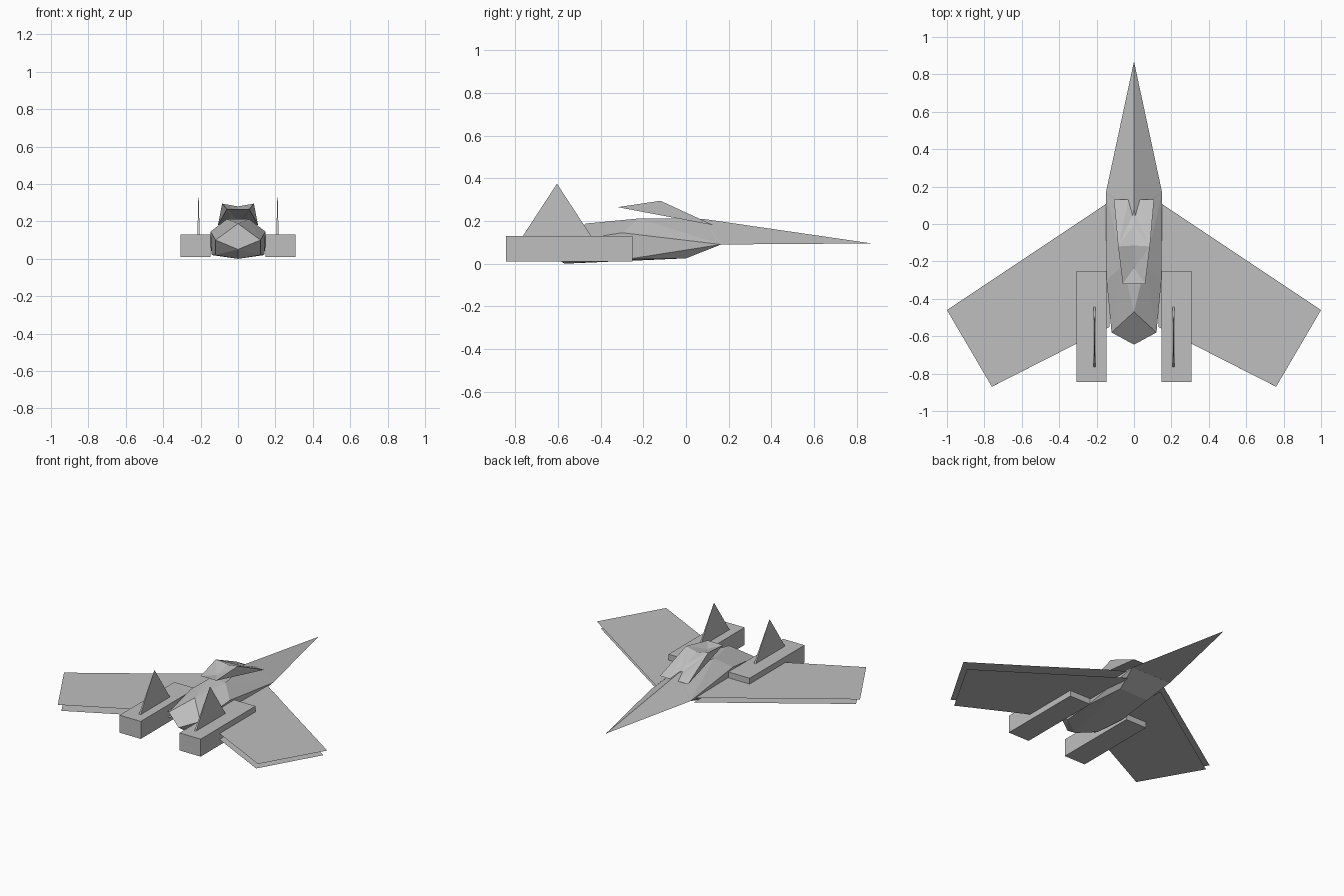
import bpy, bmesh

if "Cube" in bpy.data.objects:
    bpy.data.objects.remove(bpy.data.objects["Cube"])

grey = bpy.data.materials.new("hull grey")
grey.diffuse_color = (0.52, 0.52, 0.52, 1)
grey.use_nodes = True
grey.node_tree.nodes["Principled BSDF"].inputs["Base Color"].default_value = grey.diffuse_color


def finish(name, bm):
    me = bpy.data.meshes.new(name)
    bm.to_mesh(me)
    bm.free()
    me.materials.append(grey)
    ob = bpy.data.objects.new(name, me)
    bpy.context.collection.objects.link(ob)
    return ob


def both(points):
    """Mirror points across x = 0, keeping centre points single."""
    return points + [(-x, y, z) for x, y, z in points if x]


def hull(name, points):
    bm = bmesh.new()
    for p in points:
        bm.verts.new(p)
    res = bmesh.ops.convex_hull(bm, input=bm.verts[:])
    loose = [v for v in bm.verts if not v.link_faces]
    bmesh.ops.delete(bm, geom=loose, context='VERTS')
    bmesh.ops.recalc_face_normals(bm, faces=bm.faces[:])
    return finish(name, bm)


def plate(name, outline, z, side):
    bm = bmesh.new()
    f = bm.faces.new([bm.verts.new((side * x, y, z)) for x, y in outline])
    f.normal_update()
    if f.normal.z < 0:
        f.normal_flip()
    return finish(name, bm)


def box(x0, x1, y0, y1, z0, z1):
    return [(x, y, z) for x in (x0, x1) for y in (y0, y1) for z in (z0, z1)]


# long pointed nose with a ridge on top
hull("nose", both([(0, 0.87, 0.095), (0.15, 0.17, 0.09), (0, 0.08, 0.21),
                   (0.148, -0.05, 0.11)]))

# faceted fuselage, tapering to a blunt tail
hull("fuselage", both([
    (0.15, 0.165, 0.09), (0, 0.08, 0.21), (0.06, -0.22, 0.212),
    (0.147, -0.3, 0.145), (0, -0.47, 0.188), (0.12, -0.58, 0.10),
    (0.11, 0.0, 0.025), (0.14, -0.28, 0.02), (0.12, -0.5, 0.02),
    (0, -0.57, 0.0), (0, -0.645, 0.05)]))

# floating canopy with a notched front edge and a raised diamond
V = {"N": (0, 0.065, 0.2), "D": (0, -0.005, 0.24), "C": (0, -0.115, 0.28),
     "E": (0, -0.235, 0.255)}
for s, t in ((1, ""), (-1, "'")):
    V["A" + t] = (s * 0.107, 0.13, 0.18)
    V["B" + t] = (s * 0.03, 0.13, 0.18)
    V["S" + t] = (s * 0.085, -0.12, 0.295)
    V["R" + t] = (s * 0.06, -0.32, 0.265)
bm = bmesh.new()
vert = {k: bm.verts.new(p) for k, p in V.items()}
for t in ("", "'"):
    for keys in ("ABS", "BNS", "NDS", "DCS", "CES", "ESR", "ARS", "ABR", "BNR"):
        bm.faces.new([vert[k if k in "NDCE" else k + t] for k in keys])
for keys in (("E", "R", "R'"), ("N", "R", "R'")):
    bm.faces.new([vert[k] for k in keys])
bmesh.ops.recalc_face_normals(bm, faces=bm.faces[:])
finish("canopy", bm)

wing = [(0.13, 0.12), (0.16, 0.10), (1.0, -0.46), (0.76, -0.87), (0.13, -0.55)]
lower = [(0.13, 0.10), (0.16, 0.08), (0.97, -0.46), (0.74, -0.86), (0.13, -0.55)]
strip = [(0.235, 0.05), (0.92, -0.42), (0.84, -0.49)]
for s, n in ((1, "right"), (-1, "left")):
    # paper-thin wings in two layers with a leading edge strip
    plate(n + "_wing_upper", wing, 0.09, s)
    plate(n + "_wing_lower", lower, 0.05, s)
    plate(n + "_wing_strip", strip, 0.093, s)
    # box engines
    hull(n + "_engine", box(s * 0.147, s * 0.308, -0.845, -0.25, 0.01, 0.13))
    # thin triangular fins
    x = s * 0.211
    hull(n + "_fin", [(x - 0.006, -0.765, 0.13), (x + 0.006, -0.765, 0.13),
                      (x - 0.006, -0.445, 0.13), (x + 0.006, -0.445, 0.13),
                      (x, -0.605, 0.375)])
